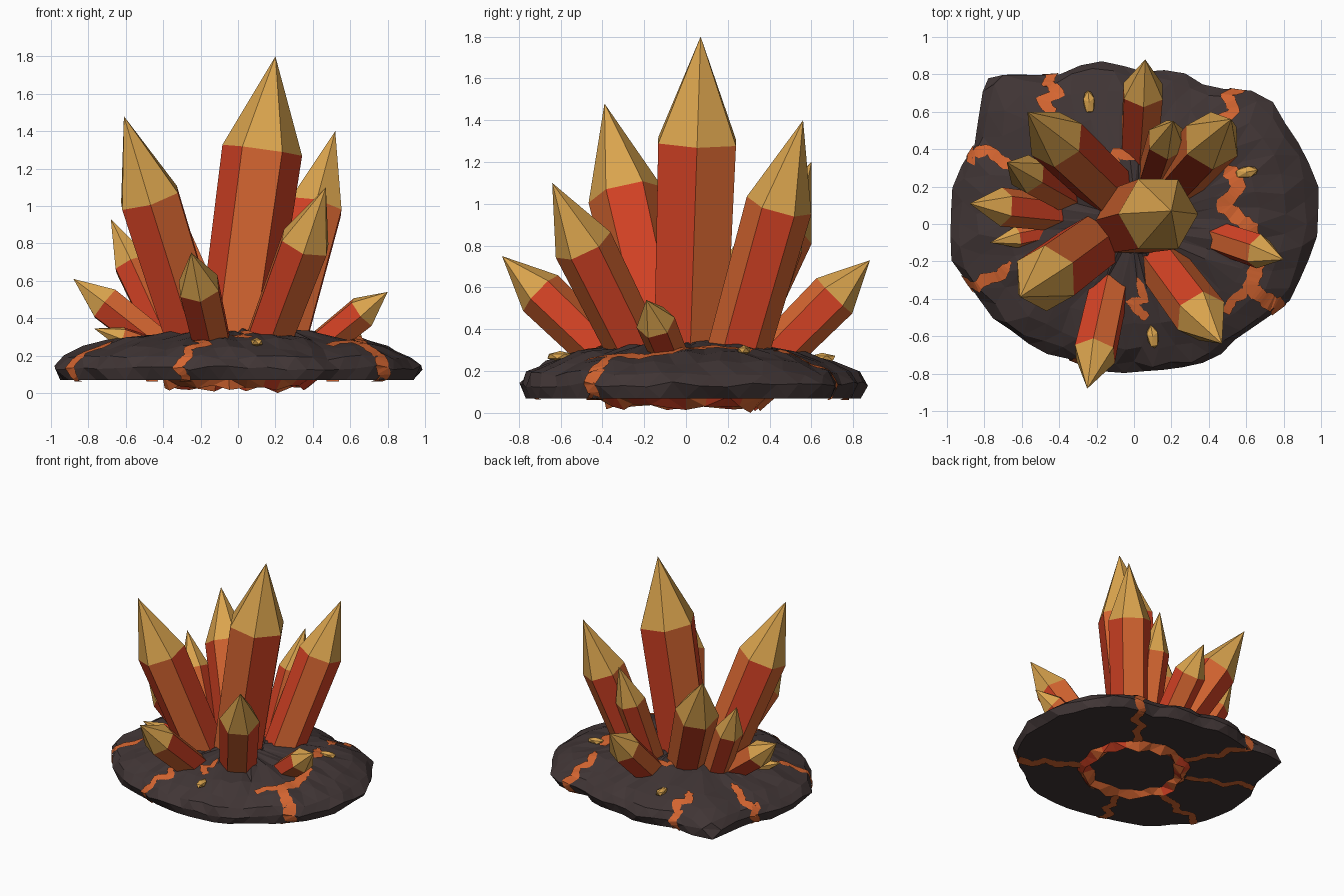
import bpy, bmesh, math, random
from mathutils import Vector, Matrix
from mathutils.bvhtree import BVHTree

random.seed(7)
if "Cube" in bpy.data.objects:
    bpy.data.objects.remove(bpy.data.objects["Cube"], do_unlink=True)


def material(name, colour):
    m = bpy.data.materials.new(name)
    m.use_nodes = True
    m.diffuse_color = (*colour, 1)
    m.node_tree.nodes["Principled BSDF"].inputs["Base Color"].default_value = (*colour, 1)
    return m


ROCK = material("dark rock", (0.052, 0.036, 0.036))
ORANGE = material("lava orange", (0.66, 0.13, 0.03))
RED = material("ember red", (0.66, 0.055, 0.018))
GOLD = material("amber gold", (0.7, 0.37, 0.075))


def finish(name, bm, mats):
    mesh = bpy.data.meshes.new(name)
    bm.to_mesh(mesh)
    bm.free()
    for m in mats:
        mesh.materials.append(m)
    ob = bpy.data.objects.new(name, mesh)
    bpy.context.collection.objects.link(ob)
    return ob


# Rock base: irregular outline, one radius every 15 degrees
OUTLINE = [.98, 1.0, 1.0, .98, .83, .85, .83, .9, .92, 1.14, .97, .98,
           1.0, .98, .92, .88, .81, .8, .79, .82, .85, .84, .92, .96]


def outline(angle):
    f = (angle / (2 * math.pi) % 1) * len(OUTLINE)
    i = int(f)
    a, b = OUTLINE[i % len(OUTLINE)], OUTLINE[(i + 1) % len(OUTLINE)]
    return a + (b - a) * (f - i)


def rock_base():
    bm = bmesh.new()
    segs = 48
    profile = [(.97, .07), (1.0, .135), (.95, .19), (.84, .24), (.68, .285), (.45, .32), (.2, .335)]
    rings = []
    for k, (s, z) in enumerate(profile):
        ring = []
        for i in range(segs):
            a = 2 * math.pi * (i + .5 * (k % 2)) / segs
            r = outline(a) * s * (1 + random.uniform(-.025, .012))
            dz = 0 if k == 0 else random.uniform(-.014, .014)
            ring.append(bm.verts.new((r * math.cos(a), r * math.sin(a), z + dz)))
        rings.append(ring)
    for low, high in zip(rings, rings[1:]):
        for i in range(segs):
            j = (i + 1) % segs
            bm.faces.new((low[i], low[j], high[j], high[i]))
    bm.faces.new(rings[-1])
    bm.faces.new(rings[0][::-1])
    bmesh.ops.triangulate(bm, faces=bm.faces[:])
    bmesh.ops.recalc_face_normals(bm, faces=bm.faces[:])
    tree = BVHTree.FromBMesh(bm)
    finish("rock_base", bm, [ROCK])
    return tree


surface = rock_base()


# Lava cracks: jagged strips draped over the rock
def crack(name, path, width, to_edge):
    pts = [Vector((x, y, .31 - .1 * math.hypot(x, y) ** 2)) for x, y in path]
    if to_edge:
        a = math.atan2(path[-1][1], path[-1][0])
        rim = outline(a)
        down = [(rim * .95, .2, .03), (rim * 1.01, .14, -.03), (rim * .98, .08, .02),
                (rim * .93, .06, 0)]
        steps = 5
        for k in range(1, steps + 1):
            t = k / steps
            down.append((rim * .93 * (1 - t) + .4 * t, .06, .07 * (-1) ** k * (1 - t)))
        for r, z, swing in down:
            pts.append(Vector((r * math.cos(a + swing), r * math.sin(a + swing), z)))
    fine = []
    for p, q in zip(pts, pts[1:]):
        n = max(2, int((q - p).length / .018))
        fine += [p.lerp(q, k / n) for k in range(n)]
    fine.append(pts[-1])
    bm = bmesh.new()
    previous = None
    for i, p in enumerate(fine):
        tangent = fine[min(i + 2, len(fine) - 1)] - fine[max(i - 2, 0)]
        hit, normal, _, _ = surface.find_nearest(p)
        side = normal.cross(tangent).normalized()
        w = width * random.uniform(.8, 1.2) * (.35 if i < 2 else 1)
        pair = []
        for d in (1, -1):
            loc, nrm, _, _ = surface.find_nearest(hit + side * w * d)
            pair.append(bm.verts.new(loc + nrm * .008))
        if previous:
            bm.faces.new((previous[1], pair[1], pair[0], previous[0]))
        previous = pair
    finish(name, bm, [ORANGE])


crack("crack_back_right", [(-.42, .56), (-.49, .66), (-.4, .7), (-.45, .78)], .032, True)
crack("crack_back_left", [(.5, .42), (.46, .55), (.54, .61), (.51, .68)], .032, True)
crack("crack_left", [(.48, .32), (.56, .2), (.47, .1), (.62, -.02), (.66, -.2),
                     (.62, -.34), (.75, -.44)], .04, True)
crack("crack_left_branch", [(.62, -.33), (.57, -.38), (.53, -.4), (.49, -.48)], .025, False)
crack("crack_right", [(-.6, .28), (-.7, .33), (-.78, .4), (-.88, .38)], .03, True)
crack("crack_front_right", [(-.65, -.2), (-.72, -.28), (-.81, -.3)], .03, True)
crack("crack_front_small", [(.03, -.28), (.06, -.4), (-.02, -.42), (.07, -.5)], .025, False)
crack("crack_front", [(-.1, -.46), (-.22, -.54), (-.16, -.62), (-.27, -.67)], .028, True)
crack("crack_back_small", [(-.12, .3), (-.1, .38), (-.02, .36), (-.03, .44)], .03, False)


# Ragged lava ring underneath
def lava_ring():
    bm = bmesh.new()
    n = 26
    rows = []
    for i in range(n):
        a = 2 * math.pi * i / n
        drop = 0 if i == 4 else random.uniform(.008, .045)
        row = []
        for r, z in ((.42, .078), (.37, drop), (.31, .078)):
            r += random.uniform(-.025, .025)
            row.append(bm.verts.new((r * math.cos(a), r * math.sin(a), z)))
        rows.append(row)
    for i in range(n):
        p, q = rows[i], rows[(i + 1) % n]
        for k in range(3):
            m = (k + 1) % 3
            f = bm.faces.new((p[k], q[k], q[m], p[m]))
            f.material_index = random.randint(0, 1)
    bmesh.ops.triangulate(bm, faces=bm.faces[:])
    bmesh.ops.recalc_face_normals(bm, faces=bm.faces[:])
    finish("lava_ring", bm, [ORANGE, RED])


lava_ring()


# Crystals: six-sided shafts with alternating colours and a gold point
def crystal(name, base, tip, radius, phase=30, shoulder=.63):
    base, tip = Vector(base), Vector(tip)
    axis = tip - base
    turn = axis.to_track_quat('Z', 'Y').to_matrix()
    turn = Vector((0, 0, 1)).rotation_difference(axis).to_matrix()
    bm = bmesh.new()
    rings = []
    for t, r in ((-.06 / axis.length, radius * .92), (shoulder, radius)):
        ring = []
        for i in range(6):
            a = math.radians(phase + 60 * i)
            ring.append(bm.verts.new(base + axis * t + turn @ Vector((r * math.cos(a), r * math.sin(a), 0))))
        rings.append(ring)
    top = bm.verts.new(tip)
    low, high = rings
    for i in range(6):
        j = (i + 1) % 6
        bm.faces.new((low[i], low[j], high[j], high[i])).material_index = i % 2
        bm.faces.new((high[i], high[j], top)).material_index = 2
    bm.faces.new(low[::-1])
    finish(name, bm, [ORANGE, RED, GOLD])


crystal("main_crystal", (-.01, .02, .3), (.2, .07, 1.8), .215, 0, .665)
crystal("front_right_tall_crystal", (-.24, -.12, .3), (-.61, -.39, 1.48), .18)
crystal("back_left_tall_crystal", (.24, .25, .3), (.52, .56, 1.4), .16)
crystal("back_right_tall_crystal", (-.15, .2, .3), (-.57, .6, 1.2), .16)
crystal("back_middle_crystal", (.12, .28, .3), (.21, .55, 1.1), .11)
crystal("front_left_crystal", (.17, -.24, .3), (.47, -.64, 1.1), .145)
crystal("right_back_crystal", (-.38, .16, .28), (-.68, .33, .93), .105)
crystal("front_crystal", (-.14, -.38, .27), (-.25, -.88, .75), .12)
crystal("back_crystal", (.03, .42, .27), (.06, .88, .73), .12)
crystal("right_crystal", (-.42, .06, .25), (-.88, .11, .61), .105)
crystal("left_crystal", (.44, -.07, .25), (.8, -.19, .54), .095)
crystal("right_small_crystal", (-.48, -.04, .25), (-.77, -.1, .345), .06, 30, .5)


# Loose gold shards lying on the rock
for k, (x, y, angle) in enumerate([(-.24, .66, 95), (.1, -.61, 100), (.6, .275, 10)]):
    spot = surface.find_nearest(Vector((x, y, .28)))[0]
    bm = bmesh.new()
    bmesh.ops.create_icosphere(bm, subdivisions=1, radius=1)
    bmesh.ops.transform(bm, verts=bm.verts[:], matrix=(
        Matrix.Translation(spot + Vector((0, 0, .012)))
        @ Matrix.Rotation(math.radians(angle), 4, 'Z') @ Matrix.Diagonal((.07, .034, .025, 1))))
    finish("gold_shard_%d" % (k + 1), bm, [GOLD])
